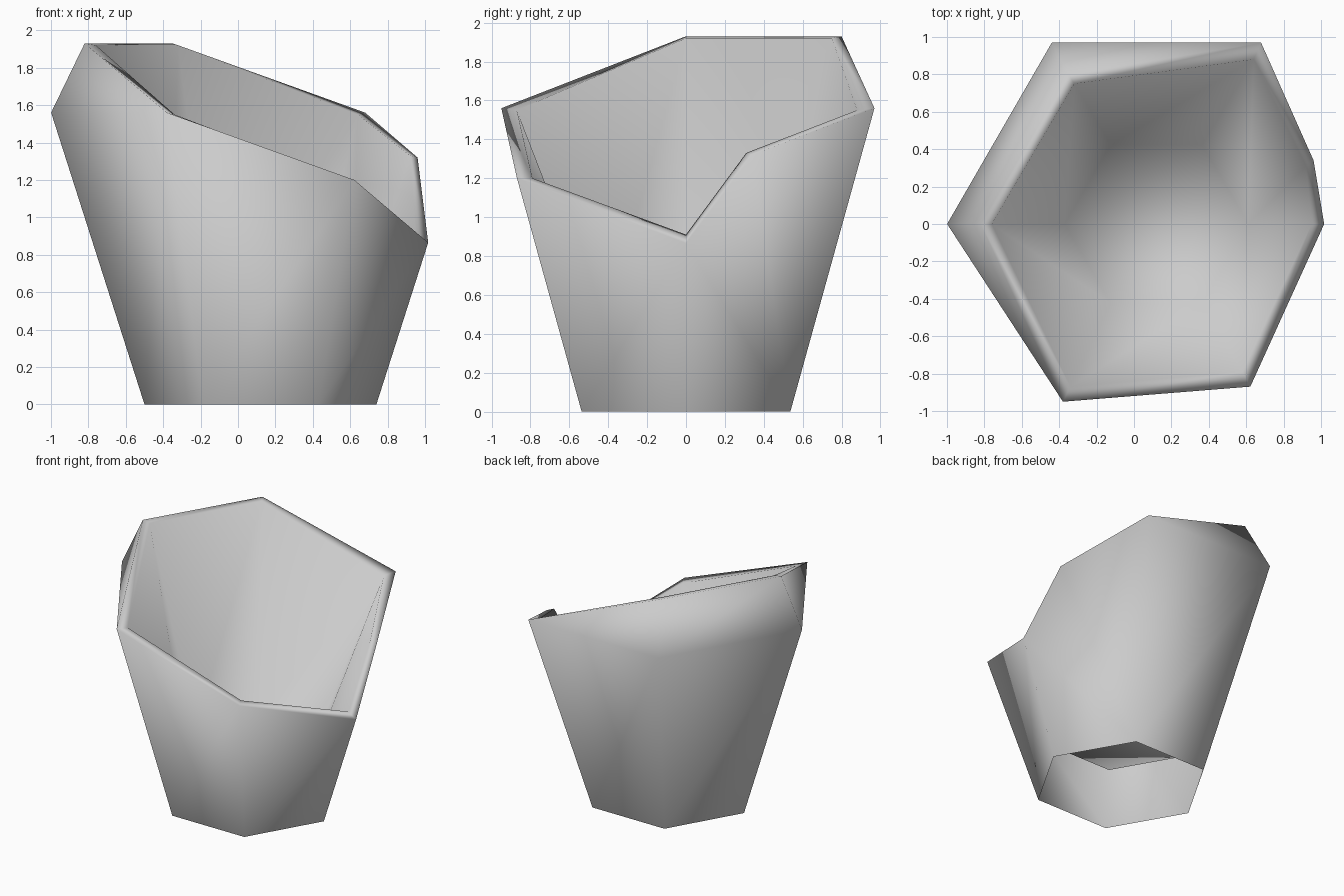
import bpy, bmesh
from math import cos, sin, radians

cube = bpy.data.objects.get("Cube")
if cube:
    bpy.data.objects.remove(cube, do_unlink=True)

CX = 0.12          # axis of the six-sided body
BASE_R = 0.62
FLARE = 0.32       # radius gained per unit of height


def corner(angle, z, r=None):
    """Point on the corner line of the flared six-sided body."""
    r = BASE_R + FLARE * z if r is None else r
    a = radians(angle)
    return (CX + r * cos(a), r * sin(a), z)


bm = bmesh.new()


def ring(points):
    return [bm.verts.new(p) for p in points]


angles = range(0, 360, 60)
b0, b1, b2, b3, b4, b5 = ring(corner(a, 0) for a in angles)               # foot
floor = ring(corner(a, 0.40, 0.49) for a in angles)                       # raised floor
f0, f1, f2, f3, f4, f5 = floor

# shoulder corners below the tall lip
s2, s3 = ring(corner(a, 1.56) for a in (120, 180))

# outer rim, running round from the low right corner
outer = ring([corner(0, 0.865), (0.96, 0.34, 1.32), corner(60, 1.56),
              (-0.35, 0.80, 1.93), (-0.82, 0, 1.93),
              (-0.38, -0.95, 1.56), corner(300, 1.2)])
# inner rim, matching the outer one
inner = ring([(0.95, 0, 0.91), (0.92, 0.31, 1.33), (0.64, 0.88, 1.55),
              (-0.32, 0.75, 1.92), (-0.76, 0, 1.92),
              (-0.34, -0.87, 1.55), (0.58, -0.79, 1.2)])
o0, oc, o1, o2, o3, o4, o5 = outer
i0, ic, i1, i2, i3, i4, i5 = inner

faces = [
    # outer wall
    (b0, b1, o1, oc, o0), (b1, b2, s2, o1), (b2, b3, s3, s2),
    (b3, b4, o4, s3), (b4, b5, o5, o4), (b5, b0, o0, o5),
    # tall lip leaning inward
    (s2, o2, o1), (s2, s3, o3, o2), (s3, o4, o3),
    # inner wall
    (f1, f0, i0, ic, i1), (f2, f1, i1, i2), (f3, f2, i2, i3),
    (f4, f3, i3, i4), (f5, f4, i4, i5), (f0, f5, i5, i0),
    # floor
    tuple(floor),
]
# narrow rim band
n = len(outer)
faces += [(outer[k], outer[(k + 1) % n], inner[(k + 1) % n], inner[k])
          for k in range(n)]
for f in faces:
    bm.faces.new(f).smooth = True
bmesh.ops.recalc_face_normals(bm, faces=bm.faces[:])

mesh = bpy.data.meshes.new("broken_pot")
bm.to_mesh(mesh)
bm.free()
pot = bpy.data.objects.new("broken_pot", mesh)
bpy.context.collection.objects.link(pot)

# plain grey
grey = (0.6, 0.6, 0.6, 1)
mat = bpy.data.materials.new("plain_grey")
mat.use_nodes = True
mat.diffuse_color = grey
mat.node_tree.nodes["Principled BSDF"].inputs["Base Color"].default_value = grey
mesh.materials.append(mat)
